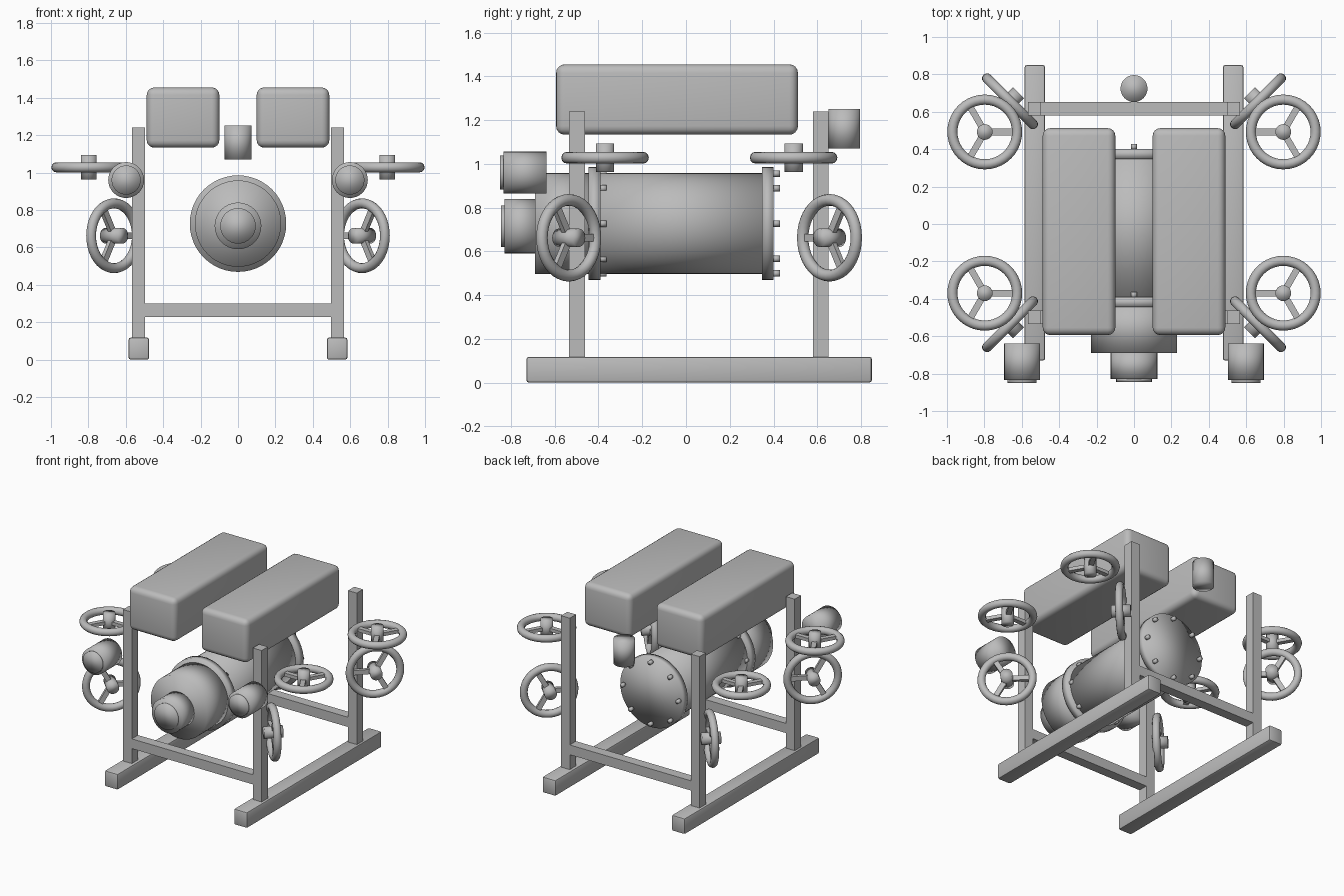
import bpy
from math import radians, pi, cos, sin
from mathutils import Matrix, Vector

cube = bpy.data.objects.get("Cube")
if cube:
    bpy.data.objects.remove(cube, do_unlink=True)

# One plain grey for everything
GREY = (0.5, 0.5, 0.5, 1)
mat = bpy.data.materials.new("plain_grey")
mat.use_nodes = True
mat.diffuse_color = GREY
mat.node_tree.nodes["Principled BSDF"].inputs["Base Color"].default_value = GREY


def finish(name, smooth=False):
    ob = bpy.context.object
    ob.name = name
    ob.data.materials.clear()
    ob.data.materials.append(mat)
    if smooth:
        bpy.ops.object.shade_smooth()
    return ob


def box(name, center, size, bevel=0, segments=3):
    bpy.ops.mesh.primitive_cube_add(size=1, location=center)
    ob = finish(name)
    ob.scale = size
    bpy.ops.object.transform_apply(location=False, rotation=False, scale=True)
    if bevel:
        mod = ob.modifiers.new("rounded_edges", 'BEVEL')
        mod.width, mod.segments = bevel, segments
        bpy.ops.object.modifier_apply(modifier=mod.name)
        bpy.ops.object.shade_smooth_by_angle(angle=radians(35))
    return ob


def rod_y(name, x, z, y0, y1, r, sides=32):
    """Cylinder lying along y."""
    bpy.ops.mesh.primitive_cylinder_add(
        vertices=sides, radius=r, depth=y1 - y0,
        location=(x, (y0 + y1) / 2, z), rotation=(pi / 2, 0, 0))
    return finish(name, True)


def thruster(name, matrix):
    """Ring, hub and three spokes in the local xy plane, first spoke on +x."""
    bpy.ops.mesh.primitive_torus_add(
        major_radius=0.173, minor_radius=0.027, major_segments=40, minor_segments=12)
    parts = [finish(name + "_ring", True)]
    bpy.ops.mesh.primitive_cylinder_add(vertices=24, radius=0.042, depth=0.13)
    parts.append(finish(name + "_hub", True))
    for i in range(3):
        a = i * 2 * pi / 3
        spoke = box(f"{name}_spoke_{i + 1}", (0, 0, 0), (0.16, 0.035, 0.025))
        spoke.matrix_world = (Matrix.Rotation(a, 4, 'Z')
                              @ Matrix.Translation((0.09, 0, 0)))
        parts.append(spoke)
    bpy.context.view_layer.update()
    for ob in parts:
        ob.matrix_world = matrix @ ob.matrix_world


# Frame, floats, side cameras and thrusters on both sides
for side, s in (("left", 1), ("right", -1)):
    box(f"{side}_skid", (s * 0.53, 0.06, 0.059), (0.11, 1.58, 0.118), 0.012, 2)
    box(f"{side}_float", (s * 0.294, -0.041, 1.294), (0.388, 1.106, 0.322), 0.04, 4)
    rod_y(f"{side}_camera", s * 0.598, 0.96, -0.835, -0.638, 0.096)
    rod_y(f"{side}_camera_lens", s * 0.598, 0.96, -0.85, -0.83, 0.078)

    for end, e, post_y, flat_y, tilt_y in (("front", -1, -0.498, -0.37, -0.536),
                                           ("back", 1, 0.616, 0.492, 0.656)):
        box(f"{side}_{end}_post", (s * 0.532, post_y, 0.675), (0.072, 0.073, 1.13))

        # Lifting thruster lies flat, first spoke towards the middle
        turn = Matrix.Rotation(0 if s < 0 else pi, 4, 'Z')
        thruster(f"{side}_{end}_lift_thruster",
                 Matrix.Translation((s * 0.798, flat_y, 1.028)) @ turn)

        # Steering thruster stands upright, turned 45 degrees
        inward = Vector((-s, -e, 0)).normalized()
        up = Vector((0, 0, 1))
        rot = Matrix((inward, up, inward.cross(up))).transposed().to_4x4()
        thruster(f"{side}_{end}_steering_thruster",
                 Matrix.Translation((s * 0.663, tilt_y, 0.662)) @ rot)

# Cross bars between the posts
for end, y in (("front", -0.498), ("back", 0.616)):
    box(f"{end}_cross_bar", (0, y, 0.265), (1.1, 0.073, 0.072))

# Pressure hull with bolted flanges
HULL_Z = 0.727
rod_y("pressure_hull", 0, HULL_Z, -0.42, 0.37, 0.23, 48)
rod_y("nose_section", 0, HULL_Z, -0.69, -0.42, 0.231, 48)
for end, y in (("front", -0.445), ("back", 0.347)):
    rod_y(f"{end}_flange", 0, HULL_Z, y, y + 0.054, 0.258, 48)
    for i in range(8):
        a = i * pi / 4
        rod_y(f"{end}_bolt_{i + 1}", 0.228 * cos(a), HULL_Z + 0.228 * sin(a),
              y + 0.05, y + 0.082, 0.015, 12)

# Main camera on the nose
rod_y("main_camera", 0, 0.715, -0.83, -0.68, 0.125)
rod_y("main_camera_lens", 0, 0.715, -0.845, -0.82, 0.095)

# Upright beacon at the back
bpy.ops.mesh.primitive_cylinder_add(vertices=32, radius=0.072, depth=0.182,
                                    location=(0, 0.724, 1.16))
finish("rear_beacon", True)
